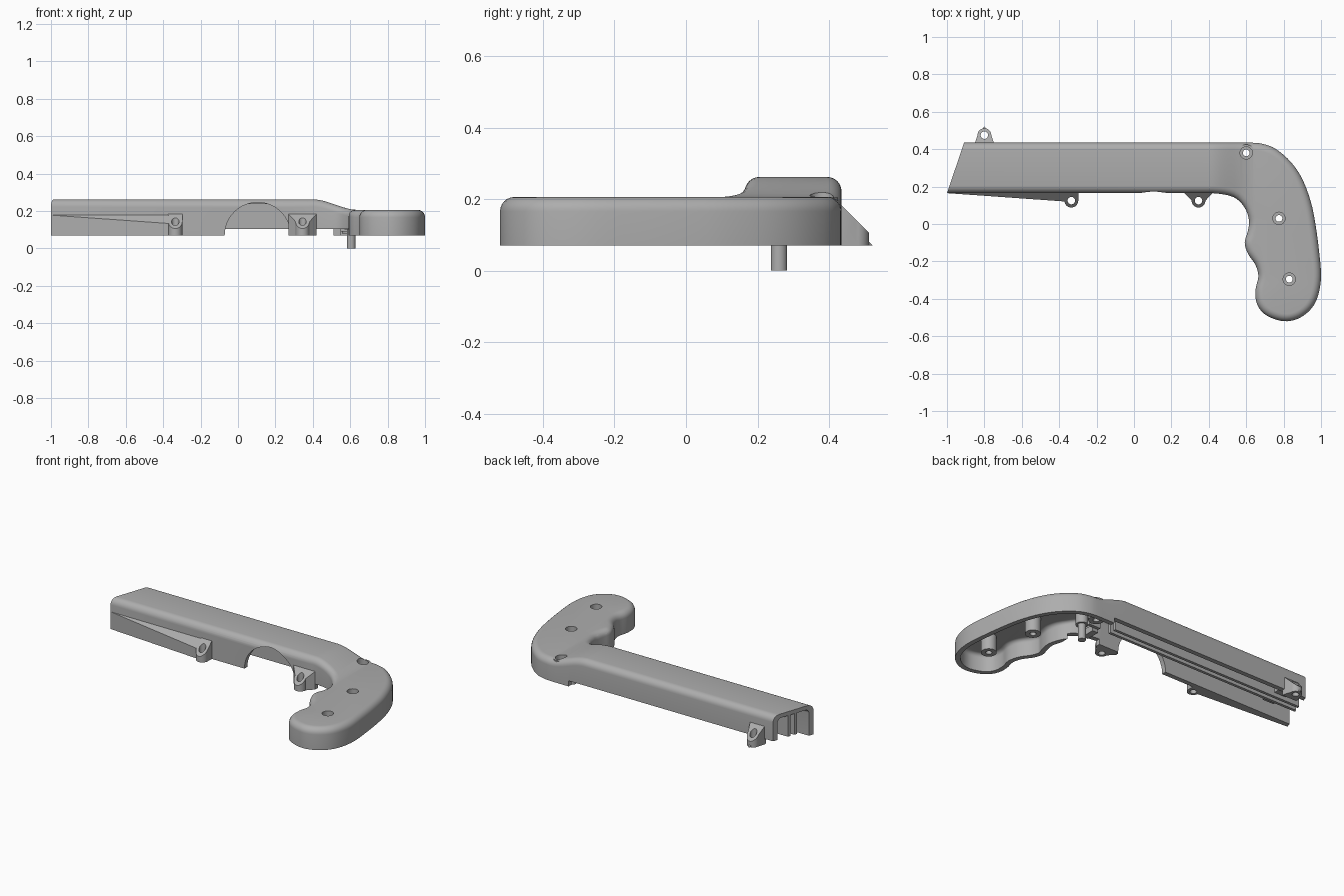
import bpy, bmesh, math
from mathutils import Vector

if "Cube" in bpy.data.objects:
    bpy.data.objects.remove(bpy.data.objects["Cube"])

grey = bpy.data.materials.new("plastic_grey")
grey.diffuse_color = (0.42, 0.42, 0.42, 1)
grey.use_nodes = True
grey.node_tree.nodes["Principled BSDF"].inputs["Base Color"].default_value = grey.diffuse_color
FRONT, BACK, BASE, TOP = 0.165, 0.435, 0.07, 0.262
SLANT = Vector((-0.265, 0.09, 0))          # outward normal of the slanted muzzle


def finish(bm, name):
    bmesh.ops.recalc_face_normals(bm, faces=bm.faces)
    me = bpy.data.meshes.new(name)
    bm.to_mesh(me)
    bm.free()
    ob = bpy.data.objects.new(name, me)
    bpy.context.collection.objects.link(ob)
    me.materials.append(grey)
    return ob


def trim(bm, co, no):
    # cut away everything on the normal side of a plane and close the hole
    geom = bm.verts[:] + bm.edges[:] + bm.faces[:]
    bmesh.ops.bisect_plane(bm, geom=geom, plane_co=co, plane_no=no, clear_outer=True)
    bmesh.ops.holes_fill(bm, edges=[e for e in bm.edges if e.is_boundary], sides=0)


def prism(name, pts, z0, z1, *planes):
    bm = bmesh.new()
    f = bm.faces.new([bm.verts.new((x, y, z0)) for x, y in pts])
    r = bmesh.ops.extrude_face_region(bm, geom=[f])
    top = [v for v in r["geom"] if isinstance(v, bmesh.types.BMVert)]
    bmesh.ops.translate(bm, verts=top, vec=(0, 0, z1 - z0))
    for co, no in planes:
        trim(bm, co, no)
    return finish(bm, name)


def box(name, x0, x1, y0, y1, z0, z1, *planes):
    return prism(name, [(x0, y0), (x1, y0), (x1, y1), (x0, y1)], z0, z1, *planes)


def rod(name, x, y, r, z0, z1, n=32):
    ring = [(x + r * math.cos(math.tau * i / n), y + r * math.sin(math.tau * i / n)) for i in range(n)]
    return prism(name, ring, z0, z1)


def boolean(ob, tools, op="DIFFERENCE"):
    bpy.context.view_layer.objects.active = ob
    for t in tools:
        m = ob.modifiers.new("bool", "BOOLEAN")
        m.operation, m.solver, m.object = op, "EXACT", t
        bpy.ops.object.modifier_apply(modifier=m.name)
        bpy.data.objects.remove(t)


# Plan outline: straight barrel plus a smooth curve around the grip
ctrl = [(.3, FRONT), (.42, FRONT), (.53, .145), (.59, .09), (.615, .02), (.608, -.04), (.592, -.10),
        (.61, -.16), (.65, -.22), (.665, -.28), (.65, -.35), (.655, -.42), (.69, -.475),
        (.75, -.508), (.82, -.52), (.89, -.50), (.95, -.45), (.985, -.38), (1.0, -.28),
        (.99, -.15), (.97, 0), (.945, .12), (.90, .24), (.84, .33), (.76, .40),
        (.69, .428), (.62, BACK), (.5, BACK)]
ctrl = [Vector(p) for p in ctrl]
outline = [Vector((-1.2, FRONT))]
for a, b, c, d in zip(ctrl, ctrl[1:], ctrl[2:], ctrl[3:]):
    for i in range(4):
        t = i / 4
        outline.append(0.5 * (2 * b + (c - a) * t + (2 * a - 5 * b + 4 * c - d) * t * t
                              + (3 * b - a - 3 * c + d) * t ** 3))
outline += [ctrl[-2], Vector((-1.2, BACK))]


def inset(d):
    out = []
    for i, p in enumerate(outline):
        t = (outline[min(i + 1, len(outline) - 1)] - outline[max(i - 1, 0)]).normalized()
        if i in (0, 1):
            t = Vector((1, 0))
        if i >= len(outline) - 2:
            t = Vector((-1, 0))
        out.append(p + d * Vector((-t.y, t.x)))
    return out


def drop(x):
    t = min(max((x - .4) / .24, 0), 1)
    return 0.056 * t * t * (3 - 2 * t)


def form(name, offset, z0, z1, r, muzzle):
    # rounded-top solid that steps down from barrel to grip
    levels = [(0, z0), (0, z1 - r)]
    levels += [(r - r * math.cos(a), z1 - r + r * math.sin(a)) for a in [math.pi / 12 * k for k in range(1, 7)]]
    bm = bmesh.new()
    rings = [[bm.verts.new((p.x, p.y, z)) for p in inset(offset + d)] for d, z in levels]
    n = len(outline)
    for lo, hi in zip(rings, rings[1:]):
        for i in range(n):
            bm.faces.new((lo[i], lo[(i + 1) % n], hi[(i + 1) % n], hi[i]))
    bm.faces.new(rings[-1])
    bm.faces.new(rings[0][::-1])
    for k in range(13):
        bmesh.ops.bisect_plane(bm, geom=bm.verts[:] + bm.edges[:] + bm.faces[:],
                               plane_co=(.4 + .02 * k, 0, 0), plane_no=(1, 0, 0))
    for v in bm.verts:
        if v.co.z > .15:
            v.co.z -= drop(v.co.x)
    if muzzle:
        trim(bm, (-1, FRONT, 0), SLANT)
    return finish(bm, name)


# Hollow casing
casing = form("casing", 0, BASE, TOP, .04, True)
boolean(casing, [form("cavity", .03, -.05, TOP - .025, .025, False)])

# Screw posts and locating pin inside the casing
screws = [(.6, .38), (.775, .03), (.83, -.295)]
for x, y in screws:
    boolean(casing, [rod("post", x, y, .045, .08, .193 if y < .3 else .205)], "UNION")
for x, y in screws:
    boolean(casing, [rod("hole", x, y, .018, -.1, .4), rod("counterbore", x, y, .033, .165, .4)])

# Side arch, raised back edge and trigger opening
arch = rod("arch_cutter", .105, 0, .176, 0, .2, 64)
for v in arch.data.vertices:
    x, y, z = v.co
    v.co = (x, z + .05, y + BASE)
arch.data.flip_normals()
boolean(casing, [arch,
                 box("back_edge_cutter", -1.2, .51, .395, .5, 0, .105),
                 box("trigger_cutter", .42, .6, .03, .2, 0, .105)])

rod("locating_pin", .605, .26, .023, 0, .2)
rod("pin_collar", .605, .26, .036, .1, .2)
box("trigger_stop", .51, .55, .2, .29, BASE, .11)
box("trigger_stop_web", .51, .59, .29, .31, .09, .2)

# Long ribs under the barrel roof
muzzle_plane = ((-1, FRONT, 0), SLANT)
for name, y in (("front_rib", .275), ("back_rib", .318)):
    box(name, -1.2, .42, y, y + .018, .105, .245, muzzle_plane)
box("rib_bridge", -.84, -.76, .23, .38, .13, .245)


# Outer screw lugs with sloping tops
def lug(name, x, half, side):
    wall = FRONT if side < 0 else BACK
    cy = wall + side * .04
    pts = [(x + half, wall - side * .015), (x + half, wall)]
    pts += [(x + .037 * math.cos(a), cy + side * .037 * math.sin(a))
            for a in [math.pi * k / 16 for k in range(17)]]
    pts += [(x - half, wall), (x - half, wall - side * .015)]
    ob = prism(name, pts, BASE, .3, ((x, wall, .183), (0, side, 1)))
    boolean(ob, [rod("lug_hole", x, cy, .02, 0, .4)])


lug("muzzle_lug", -.8, .05, 1)
lug("front_lug", -.335, .038, -1)
lug("trigger_lug", .345, .075, -1)
prism("lug_spike", [(-.815, .5), (-.785, .5), (-.8, .523)], BASE, .1, ((0, .523, BASE), (0, 1, 1)))

# Tapered fin running forward from the front lug
prism("side_fin", [(-1, FRONT), (-.365, .12), (-.365, FRONT + .01), (-.995, FRONT + .01)],
      BASE, .3, ((0, FRONT, .178), (0, -1, 1)))

# Smooth rounded surfaces while keeping hard edges
for ob in bpy.data.objects:
    ob.select_set(True)
    bpy.context.view_layer.objects.active = ob
bpy.ops.object.shade_smooth_by_angle(angle=math.radians(30))
